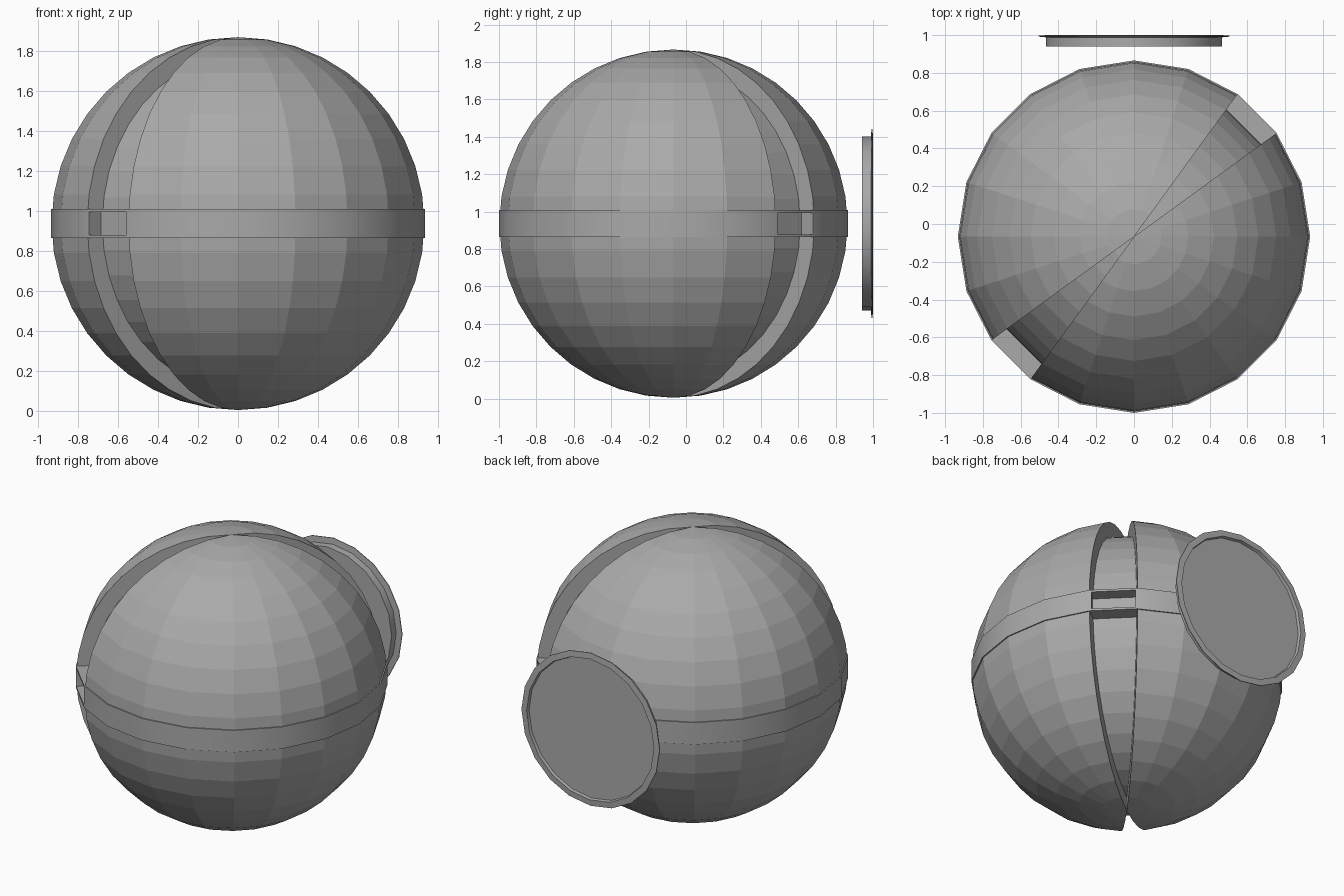
import bpy, bmesh, math
from mathutils import Vector

default = bpy.data.objects.get("Cube")
if default:
    bpy.data.objects.remove(default)

CENTRE = Vector((0, -0.067, 0.936))
RADIUS = 0.931
SIDES = 20
DEPTH = 0.9          # groove floor as a share of the radius

grey = bpy.data.materials.new("mid grey")
grey.use_nodes = True
colour = (0.4, 0.4, 0.4, 1)
grey.diffuse_color = colour
grey.node_tree.nodes["Principled BSDF"].inputs["Base Color"].default_value = colour


def finish(bm, name, location, smooth=False, rotation=(0, 0, 0)):
    bmesh.ops.recalc_face_normals(bm, faces=bm.faces[:])
    mesh = bpy.data.meshes.new(name)
    bm.to_mesh(mesh)
    bm.free()
    mesh.materials.append(grey)
    obj = bpy.data.objects.new(name, mesh)
    obj.location = location
    obj.rotation_euler = rotation
    bpy.context.collection.objects.link(obj)
    if smooth:
        bpy.ops.object.select_all(action="DESELECT")
        obj.select_set(True)
        bpy.context.view_layer.objects.active = obj
        bpy.ops.object.shade_smooth_by_angle(angle=math.radians(30))
    return obj


def in_groove(face):
    # The two opposite grooves lie on the 45 degree diagonal
    c = face.calc_center_median()
    return abs(math.degrees(math.atan2(c.y, c.x)) % 180 - 45) < 8


def lathe(profile, closed=False):
    # Spin a (radius, height) profile about z
    bm = bmesh.new()
    verts = [bm.verts.new((r, 0, z)) for r, z in profile]
    pairs = list(zip(verts, verts[1:]))
    if closed:
        pairs.append((verts[-1], verts[0]))
    edges = [bm.edges.new(p) for p in pairs]
    bmesh.ops.spin(bm, geom=verts + edges, cent=(0, 0, 0), axis=(0, 0, 1),
                   angle=math.tau, steps=SIDES, use_duplicate=False)
    bmesh.ops.remove_doubles(bm, verts=bm.verts[:], dist=0.0005)
    bmesh.ops.recalc_face_normals(bm, faces=bm.faces[:])
    return bm


# Faceted ball with two pole-to-pole grooves
bm = bmesh.new()
bmesh.ops.create_uvsphere(bm, u_segments=SIDES, v_segments=20, radius=RADIUS)
groove = [f for f in bm.faces if in_groove(f)]
result = bmesh.ops.extrude_face_region(bm, geom=groove)
for v in result["geom"]:
    if isinstance(v, bmesh.types.BMVert):
        v.co *= DEPTH
old = [f for f in groove if f.is_valid]
if old:
    bmesh.ops.delete(bm, geom=old, context="FACES")
finish(bm, "ball", CENTRE)

# Belt around the middle, bridging the grooves with a slot in each bridge
outer, inner, half = 0.933, 0.83, 0.072
bm = lathe([(inner, -half), (outer, -half), (outer, half), (inner, half)], True)
slots = [f for f in bm.faces if in_groove(f) and abs(f.normal.z) < 0.5
         and f.calc_center_median().xy.length > 0.9]
bmesh.ops.inset_individual(bm, faces=slots, thickness=0.02)
for f in slots:
    push = -f.normal * 0.085
    ext = bmesh.ops.extrude_discrete_faces(bm, faces=[f])["faces"][0]
    bmesh.ops.translate(bm, verts=ext.verts[:], vec=push)
finish(bm, "belt", CENTRE, smooth=True)

# Round dish behind the ball: drum, thin flange and shallow recessed back
bm = lathe([(0, 0.94), (0.465, 0.94), (0.465, 0.988), (0.505, 0.992),
            (0.505, 0.997), (0.465, 1.0), (0.46, 0.982), (0, 0.982)])
finish(bm, "back_dish", (0, 0, CENTRE.z), smooth=True,
       rotation=(-math.pi / 2, 0, 0))
